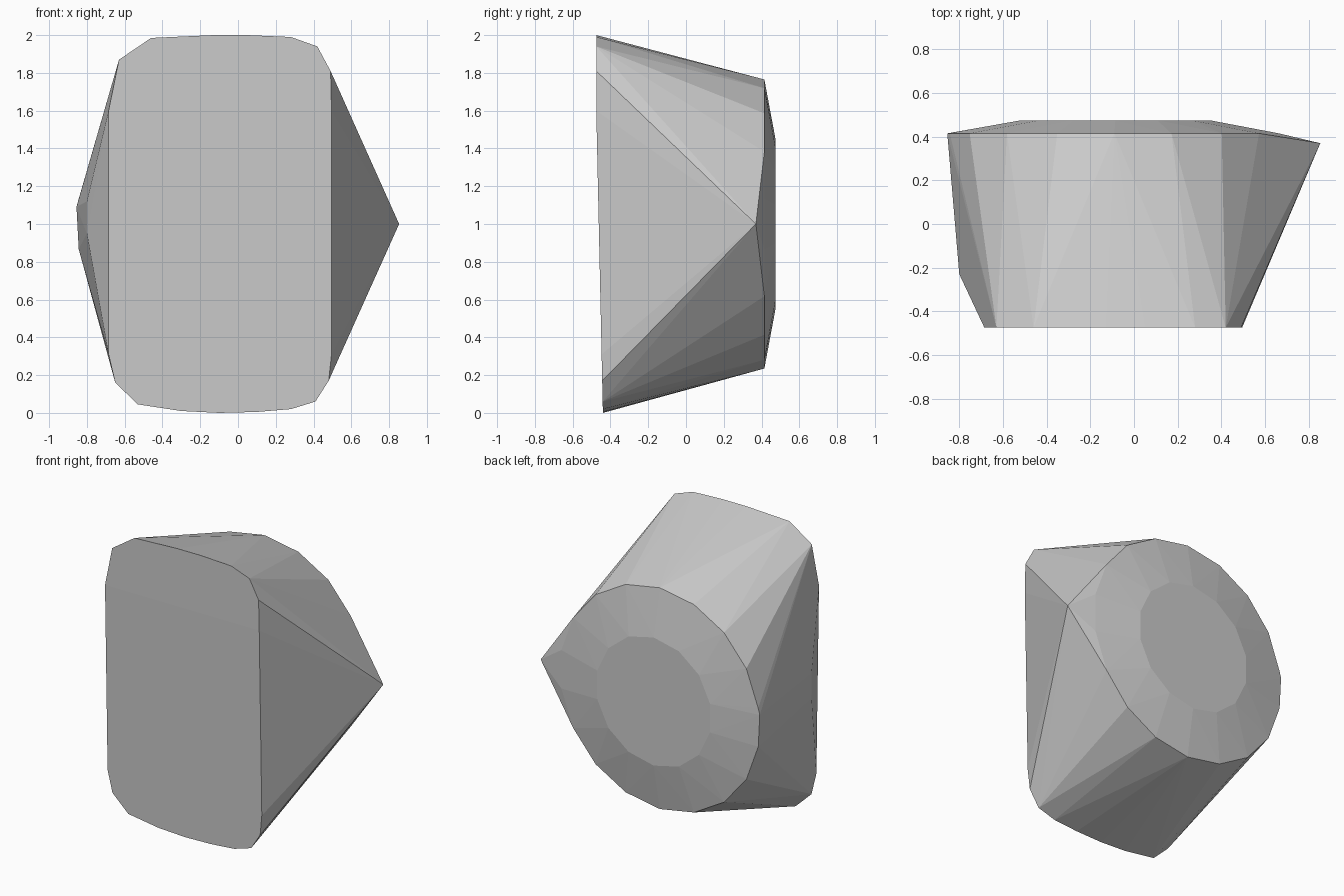
import bpy, bmesh, math

cube = bpy.data.objects.get("Cube")
if cube:
    bpy.data.objects.remove(cube, do_unlink=True)

mat = bpy.data.materials.new("stone grey")
mat.use_nodes = True
grey = (0.6, 0.6, 0.6, 1)
mat.diffuse_color = grey
mat.node_tree.nodes["Principled BSDF"].inputs["Base Color"].default_value = grey


def ring(cx, radius, y, count, phase=0.0):
    """Polygon facing along y, centred at height 1."""
    step = math.tau / count
    return [(cx + radius * math.cos((i + phase) * step), y,
             1 + radius * math.sin((i + phase) * step)) for i in range(count)]


# Rounded front plate, leaning back slightly below its upper edge
outline = [(-0.46, 1.985), (-0.13, 2), (0.05, 2), (0.28, 1.99), (0.42, 1.94), (0.49, 1.81),
           (0.495, 1.6), (0.495, 0.31), (0.48, 0.17), (0.41, 0.06), (0.28, 0.02), (0.1, 0.005),
           (-0.1, 0), (-0.3, 0.01), (-0.53, 0.045), (-0.65, 0.16), (-0.685, 0.31),
           (-0.685, 1.6), (-0.63, 1.87)]
points = [(x, -0.44 - 0.035 * min(z / 1.6, 1), z) for x, z in outline]

# Round back rim and the smaller flat disc behind it
points += ring(-0.09, 0.765, 0.415, 18, 0.5)
points += ring(-0.085, 0.443, 0.475, 14, 0.5)

# Side corners: sharp left point, blunt right edge
points += [(0.853, 0.37, 1.0), (-0.855, 0.415, 1.09),
           (-0.8, -0.23, 1.12), (-0.8, -0.23, 0.95)]

# Wrap the points in one faceted solid
bm = bmesh.new()
for p in points:
    bm.verts.new(p)
hull = bmesh.ops.convex_hull(bm, input=bm.verts[:])
loose = {g for g in hull["geom_interior"] + hull["geom_unused"]
         if isinstance(g, bmesh.types.BMVert)}
bmesh.ops.delete(bm, geom=list(loose), context="VERTS")
bmesh.ops.recalc_face_normals(bm, faces=bm.faces[:])

mesh = bpy.data.meshes.new("faceted_stone")
bm.to_mesh(mesh)
bm.free()
mesh.materials.append(mat)
bpy.context.collection.objects.link(bpy.data.objects.new("faceted_stone", mesh))
